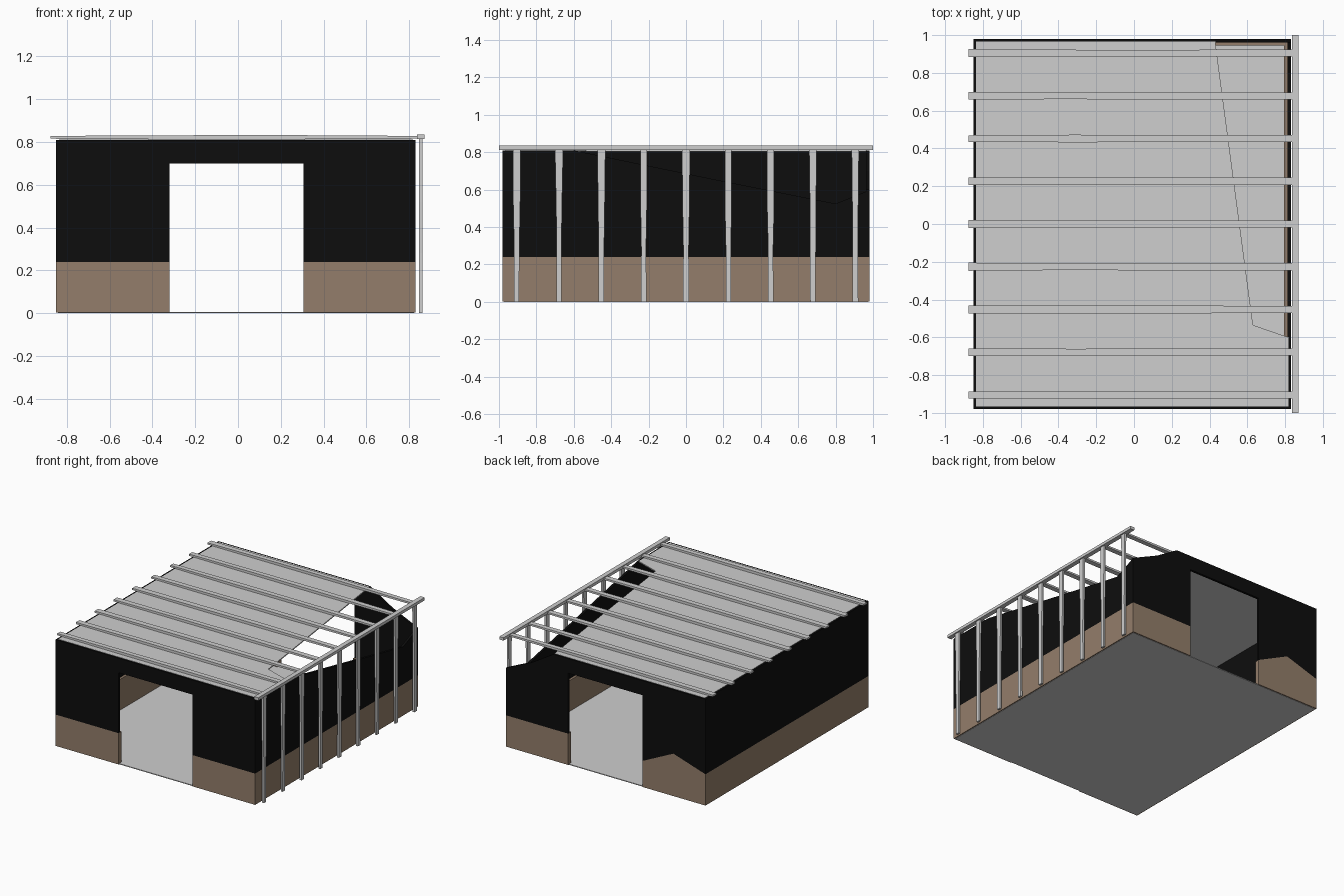
import bpy, bmesh, random

if "Cube" in bpy.data.objects:
    bpy.data.objects.remove(bpy.data.objects["Cube"])

random.seed(4)


def material(name, rgb):
    m = bpy.data.materials.new(name)
    m.diffuse_color = (*rgb, 1)
    m.use_nodes = True
    m.node_tree.nodes["Principled BSDF"].inputs["Base Color"].default_value = m.diffuse_color
    return m


BLACK = material("black_cladding", (0.004, 0.004, 0.004))
BROWN = material("brown_base", (0.295, 0.208, 0.145))
GREY = material("light_grey", (0.62, 0.62, 0.62))


def finish(name, bm, mat):
    bmesh.ops.recalc_face_normals(bm, faces=bm.faces)
    me = bpy.data.meshes.new(name)
    bm.to_mesh(me)
    bm.free()
    me.materials.append(mat)
    ob = bpy.data.objects.new(name, me)
    bpy.context.collection.objects.link(ob)
    return ob


def prism(name, pts, axis, lo, hi, mat):
    """Extrude a flat outline between lo and hi along the given axis."""
    place = {"x": lambda p, t: (t, p[0], p[1]),
             "y": lambda p, t: (p[0], t, p[1]),
             "z": lambda p, t: (p[0], p[1], t)}[axis]
    bm = bmesh.new()
    a = [bm.verts.new(place(p, lo)) for p in pts]
    b = [bm.verts.new(place(p, hi)) for p in pts]
    bm.faces.new(a)
    bm.faces.new(b[::-1])
    for i in range(len(pts)):
        j = (i + 1) % len(pts)
        bm.faces.new((a[i], b[i], b[j], a[j]))
    return finish(name, bm, mat)


def rect(a0, b0, a1, b1):
    return [(a0, b0), (a1, b0), (a1, b1), (a0, b1)]


def pole(name, sections, mat):
    """Hewn timber: loft of four-cornered sections."""
    bm = bmesh.new()
    rings = [[bm.verts.new(c) for c in s] for s in sections]
    for r, s in zip(rings, rings[1:]):
        for i in range(4):
            j = (i + 1) % 4
            bm.faces.new((r[i], r[j], s[j], s[i]))
    bm.faces.new(rings[0])
    bm.faces.new(rings[-1][::-1])
    return finish(name, bm, mat)


L, R, Y = -0.85, 0.83, 0.98        # outer wall faces
DL, DR, DH = -0.32, 0.305, 0.70    # doorway
TOP, BAND = 0.81, 0.24
T, TB = 0.018, 0.036               # cladding and base thickness

# floor slab
prism("floor", rect(L + .008, -Y + .008, R - .008, Y - .008), "z", 0, 0.006, GREY)

# brown base band
for side, x0, x1 in (("left", L, DL), ("right", DR, R)):
    prism("front_base_" + side, rect(x0, .002, x1, BAND), "y", -Y, -Y + TB, BROWN)
prism("back_base_right", rect(DR, .002, R, BAND), "y", Y - TB, Y, BROWN)
prism("back_base_left", [(L, .002), (DL, .002), (DL, .20), (-.58, .325), (L, BAND)],
      "y", Y - TB, Y, BROWN)
prism("left_base", rect(-Y + TB, .002, Y - TB, BAND), "x", L, L + TB, BROWN)
prism("right_base", rect(-Y + TB, .002, Y - TB, BAND), "x", R - TB, R, BROWN)
# close the base at the outer corners
# black upper walls, back and right ones broken at the shared corner
prism("front_wall", [(L, BAND), (DL, BAND), (DL, DH), (DR, DH), (DR, BAND),
                     (R, BAND), (R, TOP), (L, TOP)], "y", -Y, -Y + T, BLACK)
prism("back_wall", [(L, BAND), (-.58, .325), (DL, .20), (DL, DH), (DR, DH), (DR, BAND),
                    (R, BAND), (R, .60), (.61, .70), (.43, TOP), (L, TOP)],
      "y", Y - T, Y, BLACK)
prism("left_wall", rect(-Y + T, BAND, Y - T, TOP), "x", L, L + T, BLACK)
prism("right_wall", [(-Y + T, BAND), (Y - T, BAND), (Y - T, .59), (.80, .525),
                     (.20, .645), (-.60, TOP), (-Y + T, TOP)], "x", R - T, R, BLACK)

# roof sheet with the broken corner missing
prism("roof", [(L + .014, -Y + .014), (R - .012, -Y + .014), (R - .012, -.60),
               (.63, -.535), (.43, Y - .014), (L + .014, Y - .014)],
      "z", TOP - .006, TOP + .002, GREY)

# rafters and posts, slightly uneven along their length
for i in range(9):
    y = -0.905 + i * 0.22625
    secs = []
    for x, z0, z1 in ((-.875, .815, .828), (-.32, .812, .831), (.20, .812, .832), (.84, .815, .828)):
        w = random.uniform(.017, .022)
        secs.append([(x, y - w, z0), (x, y + w, z0), (x, y + w, z1), (x, y - w, z1)])
    pole(f"rafter_{i + 1}", secs, GREY)

    secs = []
    for z, base in ((0, .015), (.28, .014), (.52, .017), (.817, .020)):
        w = base + random.uniform(-.002, .002)
        x0, x1 = .846, .861
        secs.append([(x0, y - w, z), (x1, y - w, z), (x1, y + w, z), (x0, y + w, z)])
    pole(f"post_{i + 1}", secs, GREY)

# long beam carried by the posts
prism("eave_beam", rect(.836, .813, .871, .835), "y", -1, 1, GREY).data.transform
